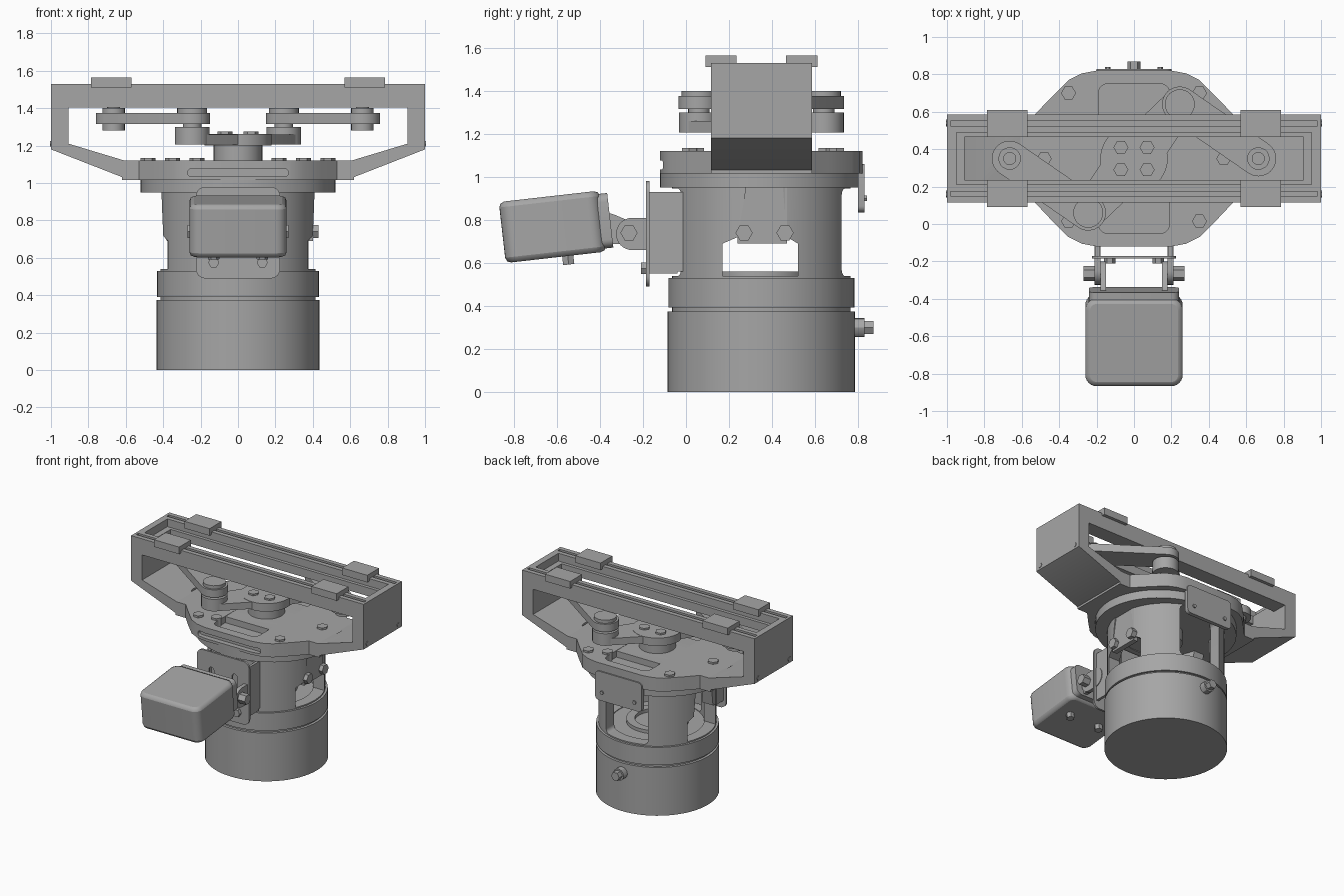
import bpy, bmesh, math
from mathutils import Vector, Matrix
from mathutils.geometry import convex_hull_2d

if "Cube" in bpy.data.objects:
    bpy.data.objects.remove(bpy.data.objects["Cube"])

grey = bpy.data.materials.new("machined_grey")
grey.diffuse_color = (0.38, 0.38, 0.38, 1)
grey.use_nodes = True
grey.node_tree.nodes["Principled BSDF"].inputs["Base Color"].default_value = grey.diffuse_color
CY = 0.35  # y of the main axis


def prism(name, pts, axis, a, b, smooth=True):
    """Extrude a 2D outline along an axis: x uses (y,z), y uses (x,z), z uses (x,y)."""
    place = {"x": lambda p, t: (t, p[0], p[1]), "y": lambda p, t: (p[0], t, p[1]),
             "z": lambda p, t: (p[0], p[1], t)}[axis]
    bm = bmesh.new()
    lo = [bm.verts.new(place(p, a)) for p in pts]
    hi = [bm.verts.new(place(p, b)) for p in pts]
    n = len(pts)
    bm.faces.new(lo)
    bm.faces.new(hi)
    for i in range(n):
        bm.faces.new((lo[i], lo[(i + 1) % n], hi[(i + 1) % n], hi[i]))
    bmesh.ops.recalc_face_normals(bm, faces=bm.faces)
    me = bpy.data.meshes.new(name)
    bm.to_mesh(me)
    bm.free()
    me.materials.append(grey)
    ob = bpy.data.objects.new(name, me)
    bpy.context.collection.objects.link(ob)
    if smooth:
        shade(ob)
    return ob


def activate(ob):
    bpy.ops.object.select_all(action='DESELECT')
    ob.select_set(True)
    bpy.context.view_layer.objects.active = ob


def shade(ob):
    activate(ob)
    bpy.ops.object.shade_smooth_by_angle(angle=math.radians(30))


def circle(u, v, r, n=32, rv=None):
    return [(u + r * math.cos(2 * math.pi * i / n), v + (rv or r) * math.sin(2 * math.pi * i / n))
            for i in range(n)]


def hull(*circles):
    pts = [Vector(p) for c in circles for p in circle(*c)]
    return [tuple(pts[i]) for i in convex_hull_2d(pts)]


def rounded(u0, u1, v0, v1, r):
    return hull(*[(u, v, r, 24) for u in (u0 + r, u1 - r) for v in (v0 + r, v1 - r)])


def rect(u0, u1, v0, v1):
    return [(u0, v0), (u1, v0), (u1, v1), (u0, v1)]


def box(name, x0, x1, y0, y1, z0, z1):
    return prism(name, rect(x0, x1, y0, y1), "z", z0, z1, False)


def cut(ob, *cutters):
    for c in cutters:
        m = ob.modifiers.new("cut", 'BOOLEAN')
        m.operation, m.solver, m.object = 'DIFFERENCE', 'EXACT', c
        activate(ob)
        bpy.ops.object.modifier_apply(modifier=m.name)
        bpy.data.objects.remove(c, do_unlink=True)
    shade(ob)


def bolt(name, axis, u, v, a, b, r=0.04):
    return prism(name, circle(u, v, r, 6), axis, a, b, False)


# Base drum, groove and collar
prism("base_drum", circle(0, CY, 0.435, 64), "z", 0, 0.375)
prism("base_groove", circle(0, CY, 0.415, 64), "z", 0.37, 0.395)
prism("collar", circle(0, CY, 0.432, 64), "z", 0.392, 0.53)
prism("rear_connector", circle(0, 0.3, 0.045, 12), "y", 0.76, 0.83)
bolt("rear_connector_nut", "y", 0, 0.3, 0.82, 0.87, 0.035)

# Hollow housing with windows on all four sides
housing = prism("housing", circle(0, CY, 0.415, 64), "z", 0.52, 0.96)
side_win = [(0.17, 0.54), (0.52, 0.54), (0.52, 0.69), (0.47, 0.72), (0.45, 0.95),
            (0.28, 0.95), (0.24, 0.72), (0.17, 0.69)]
cut(housing, prism("bore", circle(0, CY, 0.33, 48), "z", 0.535, 1.0),
    prism("window_y", rounded(-0.18, 0.18, 0.54, 0.945, 0.03), "y", -0.3, 1.0),
    prism("window_x", side_win, "x", -0.6, 0.6))
ring = prism("inner_ring", circle(0, CY, 0.22, 40), "z", 0.53, 0.56)
cut(ring, prism("ring_bore", circle(0, CY, 0.16, 40), "z", 0.535, 0.7))
prism("drive_hub", circle(0, CY, 0.12), "z", 0.86, 0.97)
box("side_connector_plate", 0.36, 0.40, 0.24, 0.47, 0.69, 0.955)
for y in (0.27, 0.46):
    bolt("side_bolt", "x", y, 0.74, 0.39, 0.43)

# Flange and wide mounting plate
prism("flange", circle(0, CY, 0.52, 64, 0.47), "z", 0.95, 1.02)
half = [(0.62, 0.235), (0.53, 0.235), (0.45, 0.32), (0.35, 0.42), (0.28, 0.455), (0.2, 0.47)]
outline = ([(x, CY + y) for x, y in half] + [(-x, CY + y) for x, y in half[::-1]]
           + [(-x, CY - y) for x, y in half] + [(x, CY - y) for x, y in half[::-1]])
plate = prism("mounting_plate", outline, "z", 1.015, 1.12)
cut(plate, prism("pocket", rounded(-0.19, 0.19, -0.05, 0.75, 0.05), "z", 1.07, 1.3),
    prism("front_slot", rounded(-0.27, 0.27, 1.035, 1.075, 0.018), "y", -0.2, -0.08))
prism("rear_cover", rounded(-0.2, 0.2, 0.835, 1.06, 0.03), "y", 0.80, 0.83)
for x in (-0.14, 0.14):
    bolt("cover_bolt", "y", x, 0.9, 0.82, 0.84, 0.015)
for x in (-0.35, 0.35):
    for y in (0.015, 0.70):
        bolt("plate_bolt", "z", x, y, 1.11, 1.135)
for s in (-1, 1):
    bolt("floor_bolt", "z", s * 0.48, CY, 1.05, 1.135)
    bolt("inner_bolt", "z", s * 0.22, CY + s * 0.3, 1.06, 1.135)

# Long frame: sloped ends, side opening, open top between two rails
frame = prism("frame", [(-1, 1.53), (-1, 1.18), (-0.59, 1.02), (0.59, 1.02), (1, 1.18), (1, 1.53)],
              "y", 0.115, 0.585, False)
hole = [(-0.905, 1.405), (-0.905, 1.21), (-0.6, 1.118), (0.6, 1.118), (0.905, 1.21), (0.905, 1.405)]
cut(frame, prism("side_opening", hole, "y", 0, 1, False),
    box("top_opening", -0.905, 0.905, 0.235, 0.465, 1.35, 1.7),
    box("top_step", -0.95, 0.95, 0.21, 0.49, 1.47, 1.7),
    box("front_groove", -0.98, 0.98, 0.15, 0.175, 1.505, 1.7),
    box("rear_groove", -0.98, 0.98, 0.525, 0.55, 1.505, 1.7),
    *[prism("slot", hull((s * 0.36, CY, 0.08, 24), (s * 0.55, CY, 0.08, 24)), "z", 1.07, 1.3)
      for s in (-1, 1)])
for s in (-1, 1):
    for y in (0.16, 0.54):
        bolt("end_screw", "x", y, 1.21, s * 0.99, s * 1.004, 0.018)

# Sliding blocks on the rails
for x in (-0.678, 0.678):
    for y0, y1 in ((0.09, 0.235), (0.465, 0.61)):
        box("slider_block", x - 0.108, x + 0.108, y0, y1, 1.51, 1.565)
        ym = (y0 + y1) / 2
        box("slider_stem", x - 0.08, x + 0.08, ym - 0.035, ym + 0.035, 1.47, 1.52)

# Central post, double crank and links
prism("post", circle(0, CY, 0.13), "z", 1.06, 1.21)
prism("crank_hub", circle(0, CY, 0.18, 40), "z", 1.20, 1.262)
for x in (-0.07, 0.07):
    for y in (CY - 0.06, CY + 0.06):
        bolt("hub_bolt", "z", x, y, 1.255, 1.275)
for s in (-1, 1):
    ex, ey, lx = s * 0.245, CY + s * 0.29, s * 0.665
    prism("crank_arm", hull((0, CY, 0.13), (ex, ey, 0.09)), "z", 1.207, 1.26)
    prism("crank_end", circle(ex, ey, 0.093), "z", 1.207, 1.30)
    prism("link", hull((ex, ey, 0.095), (lx, CY, 0.095)), "z", 1.315, 1.375)
    prism("crank_pin", circle(ex, ey, 0.05, 20), "z", 1.29, 1.385)
    prism("crank_pin_cap", circle(ex, ey, 0.08, 24), "z", 1.375, 1.40)
    prism("slider_pin", circle(lx, CY, 0.06, 20), "z", 1.28, 1.40)
    prism("slider_pin_cap", circle(lx, CY, 0.035, 12), "z", 1.39, 1.42)

# Front bracket with side cheeks, hinge and bolts
bracket = prism("bracket_plate", rounded(-0.225, 0.225, 0.49, 0.98, 0.05), "y", -0.185, -0.17)
cut(bracket, *[prism("slit", hull((x, 0.68, 0.022, 16), (x, 0.84, 0.022, 16)), "y", -0.3, 0)
               for x in (-0.1, 0.1)])
for s in (-1, 1):
    box("bracket_cheek", *sorted((s * 0.185, s * 0.205)), -0.175, -0.04, 0.55, 0.93)
    prism("hinge_ear", hull((-0.25, 0.735, 0.075), (-0.18, 0.735, 0.075)), "x", s * 0.18, s * 0.21)
    prism("hinge_arm", hull((-0.25, 0.735, 0.05), (-0.36, 0.76, 0.07)), "x", s * 0.15, s * 0.18)
    bolt("hinge_bolt", "x", -0.265, 0.74, s * 0.20, s * 0.27)
    bolt("bracket_bolt", "y", s * 0.13, 0.575, -0.21, -0.18, 0.03)
box("bracket_foot", -0.2, 0.2, -0.06, 0.0, 0.56, 0.93)

# Tilted rounded sensor box with rear cap and bottom bolts
TILT = Matrix.Translation((0, -0.605, 0.767)) @ Matrix.Rotation(math.radians(6.5), 4, 'X')
sensor = prism("sensor_box", rounded(-0.26, 0.26, -0.25, 0.22, 0.06), "z", -0.14, 0.145)
bev = sensor.modifiers.new("soft_edges", 'BEVEL')
bev.width, bev.segments, bev.limit_method, bev.angle_limit = 0.025, 2, 'ANGLE', math.radians(50)
cap = prism("sensor_cap", rounded(-0.24, 0.24, -0.125, 0.13, 0.04), "y", 0.2, 0.255)
tilted = [sensor, cap] + [bolt("sensor_bolt", "z", x, 0.04, -0.18, -0.13, 0.03)
                          for x in (-0.13, 0.13)]
for ob in tilted:
    ob.matrix_world = TILT
